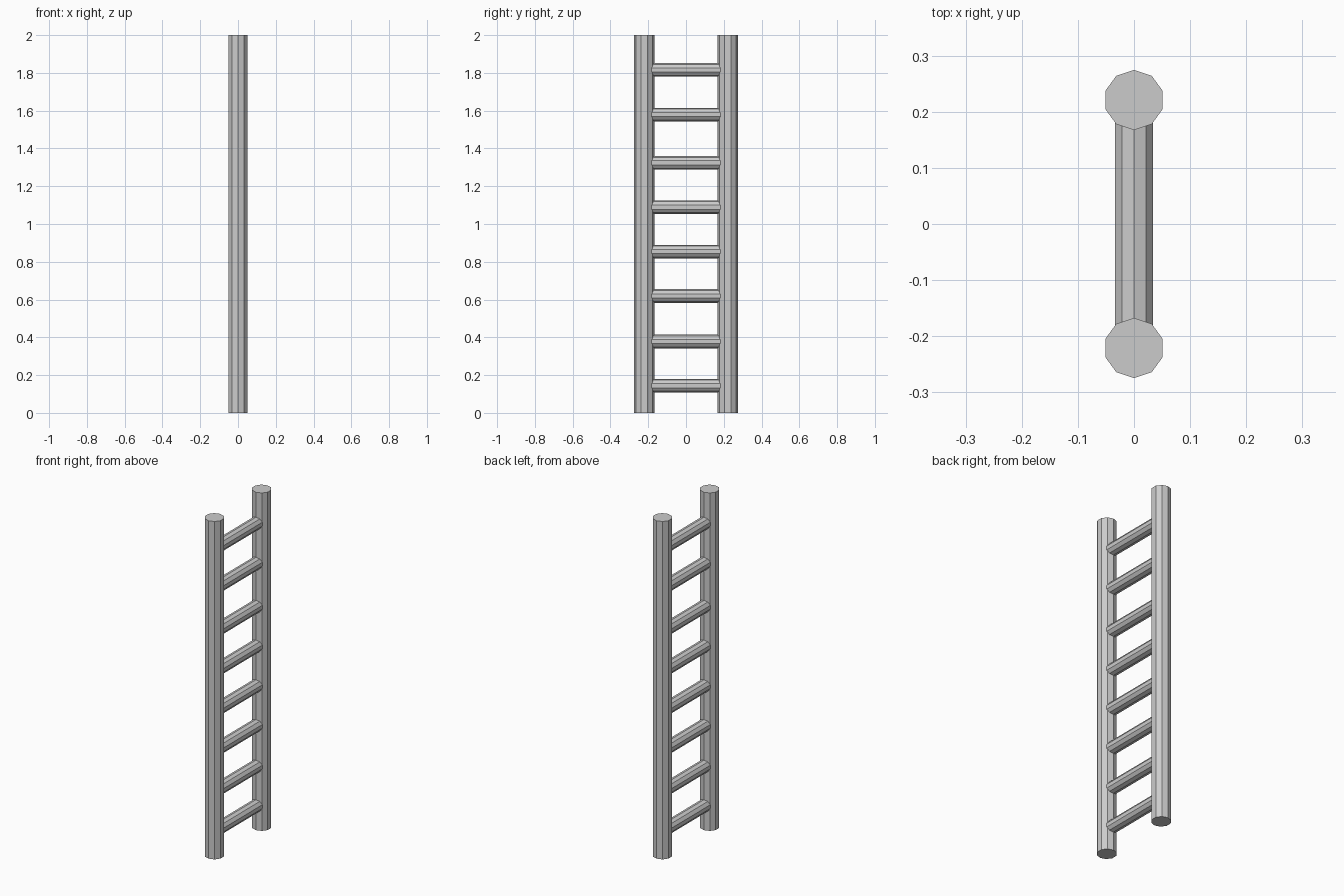
import bpy
from math import pi

if "Cube" in bpy.data.objects:
    bpy.data.objects.remove(bpy.data.objects["Cube"])

SIDES = 10
RAIL_Y, RAIL_R, HEIGHT = 0.221, 0.0535, 2.0
RUNG_R, RUNG_LEN = 0.036, 0.40
RUNG_HEIGHTS = (0.144, 0.378, 0.619, 0.854, 1.089, 1.324, 1.579, 1.816)


def rod(name, radius, length, location, rotation=(0, 0, 0)):
    bpy.ops.mesh.primitive_cylinder_add(vertices=SIDES, radius=radius, depth=length,
                                        location=location, rotation=rotation)
    obj = bpy.context.object
    obj.name = name
    return obj


# Upright side rails
for name, side in (("left_rail", -1), ("right_rail", 1)):
    rod(name, RAIL_R, HEIGHT, (0, side * RAIL_Y, HEIGHT / 2))

# Rungs, with ends sunk into the rails
for i, z in enumerate(RUNG_HEIGHTS, 1):
    rod(f"rung_{i}", RUNG_R, RUNG_LEN, (0, 0, z), (pi / 2, 0, 0))
